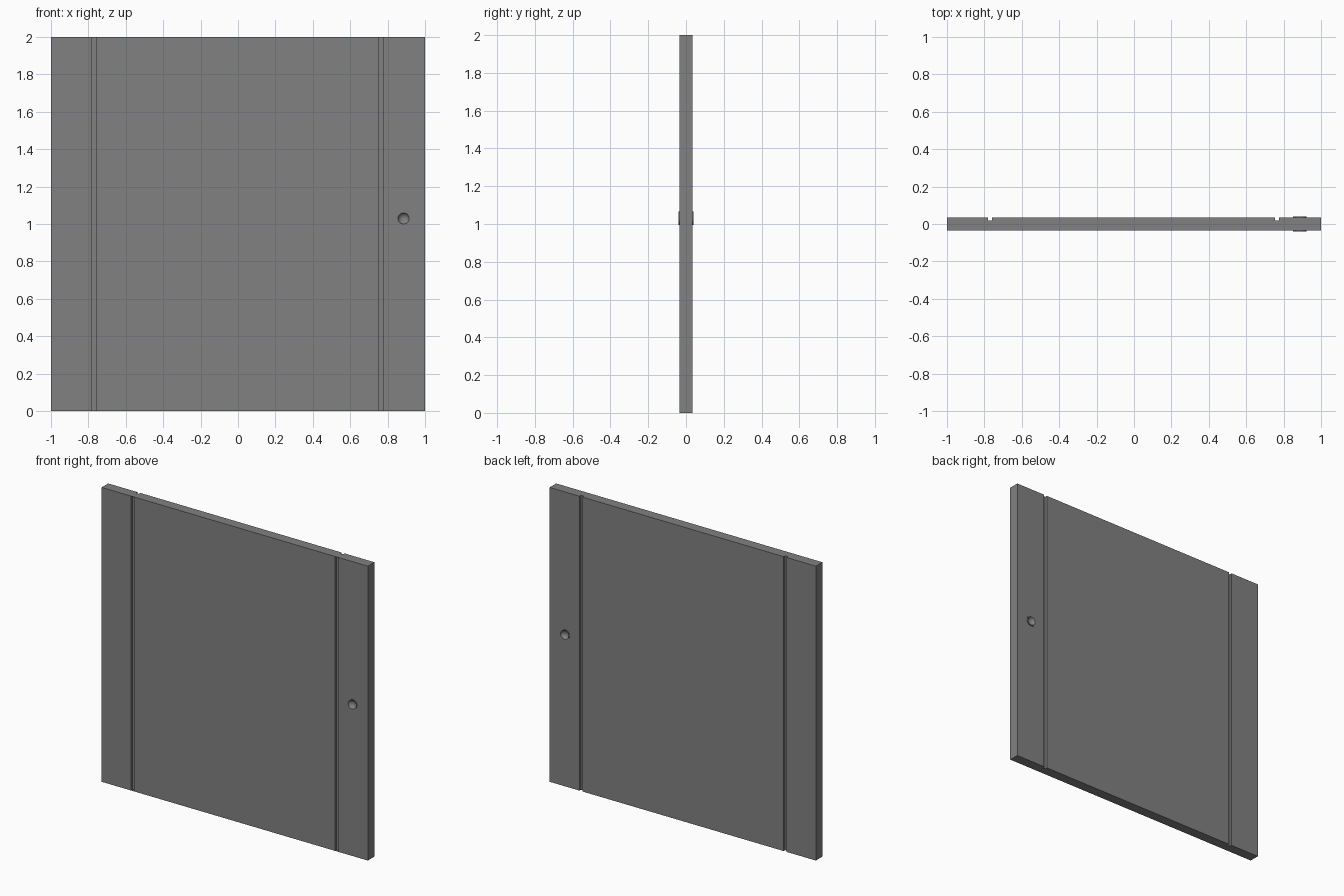
import bpy, bmesh, math
from mathutils import Matrix

if "Cube" in bpy.data.objects:
    bpy.data.objects.remove(bpy.data.objects["Cube"])

T = 0.035          # half thickness of the door
KX, KZ = 0.885, 1.03


def material(name, v):
    m = bpy.data.materials.new(name)
    m.diffuse_color = (v, v, v, 1)
    m.use_nodes = True
    m.node_tree.nodes["Principled BSDF"].inputs["Base Color"].default_value = m.diffuse_color
    return m


grey = material("door grey", 0.22)
steel = material("pull grey", 0.22)


def make(name, bm, mat):
    bmesh.ops.recalc_face_normals(bm, faces=bm.faces)
    me = bpy.data.meshes.new(name)
    bm.to_mesh(me)
    bm.free()
    me.materials.append(mat)
    ob = bpy.data.objects.new(name, me)
    bpy.context.collection.objects.link(ob)
    return ob


def box(name, x0, x1, y0, y1, z0, z1, mat=grey):
    bm = bmesh.new()
    bmesh.ops.create_cube(bm, size=1)
    bmesh.ops.scale(bm, vec=(x1 - x0, y1 - y0, z1 - z0), verts=bm.verts)
    bmesh.ops.translate(bm, vec=((x0 + x1) / 2, (y0 + y1) / 2, (z0 + z1) / 2), verts=bm.verts)
    return make(name, bm, mat)


def cut(target, cutter):
    cutter.hide_render = True
    mod = target.modifiers.new("cut", 'BOOLEAN')
    mod.object, mod.operation, mod.solver = cutter, 'DIFFERENCE', 'EXACT'
    bpy.context.view_layer.objects.active = target
    bpy.ops.object.modifier_apply(modifier=mod.name)
    bpy.data.objects.remove(cutter)


# Door panel with two vertical grooves on each side
door = box("door_panel", -1, 1, -T, T, 0, 2)
for x in (-0.77, 0.765):
    cut(door, box("groove_cutter", x - 0.011, x + 0.011, T - 0.016, T + 0.02, -0.1, 2.1))
    # front grooves stay closed at the top edge
    cut(door, box("groove_cutter", x - 0.011, x + 0.011, -T - 0.02, -T + 0.016, 0.002, 1.998))

# Round finger pulls: a raised rim around a dished recess, set in a hole
for side, name in ((-1, "front"), (1, "back")):
    bm = bmesh.new()
    bmesh.ops.create_cone(bm, cap_ends=True, segments=24, radius1=0.033, radius2=0.033, depth=0.06,
                          matrix=Matrix.Translation((KX, side * T, KZ)) @ Matrix.Rotation(math.pi / 2, 4, 'X'))
    cut(door, make("hole_cutter", bm, grey))
    profile = [(0.033, T - 0.004), (0.036, T), (0.036, T + 0.004), (0.030, T + 0.004),
               (0.027, T - 0.004), (0.019, T - 0.012), (0.010, T - 0.016), (0, T - 0.017)]
    bm = bmesh.new()
    vs = [bm.verts.new((KX + r, side * y, KZ)) for r, y in profile]
    es = [bm.edges.new(p) for p in zip(vs, vs[1:])]
    bmesh.ops.spin(bm, geom=vs + es, cent=(KX, 0, KZ), axis=(0, 1, 0), angle=2 * math.pi, steps=24)
    bmesh.ops.remove_doubles(bm, verts=bm.verts, dist=1e-5)
    pull = make(name + "_finger_pull", bm, steel)
    # normals face outward from the door
    bm = bmesh.new()
    bm.from_mesh(pull.data)
    if sum(f.normal.y * f.calc_area() for f in bm.faces) * side < 0:
        bmesh.ops.reverse_faces(bm, faces=bm.faces)
    bm.to_mesh(pull.data)
    bm.free()
    bpy.context.view_layer.objects.active = pull
    pull.select_set(True)
    bpy.ops.object.shade_smooth_by_angle(angle=math.radians(35))
    pull.select_set(False)
